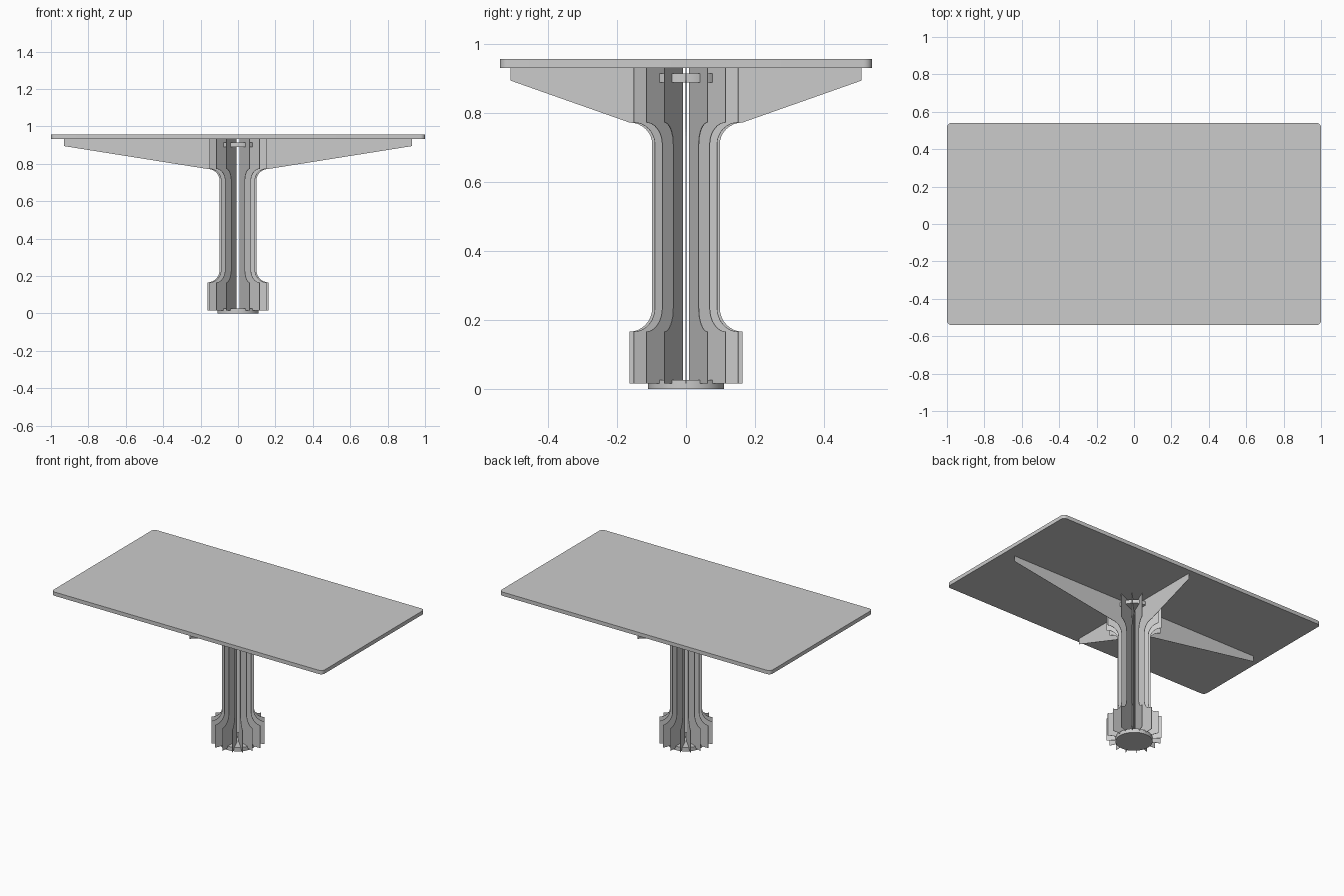
import bpy
import bmesh
from math import pi, sin, cos, radians
from mathutils import Matrix

cube = bpy.data.objects.get("Cube")
if cube:
    bpy.data.objects.remove(cube, do_unlink=True)

# One grey finish for the whole table
grey = bpy.data.materials.new("light grey")
grey.use_nodes = True
grey.diffuse_color = (0.6, 0.6, 0.6, 1)
grey.node_tree.nodes["Principled BSDF"].inputs["Base Color"].default_value = grey.diffuse_color


def finish(name, bm, smooth=False):
    bmesh.ops.recalc_face_normals(bm, faces=bm.faces)
    mesh = bpy.data.meshes.new(name)
    bm.to_mesh(mesh)
    bm.free()
    mesh.materials.append(grey)
    obj = bpy.data.objects.new(name, mesh)
    bpy.context.collection.objects.link(obj)
    if smooth:
        bpy.ops.object.select_all(action="DESELECT")
        obj.select_set(True)
        bpy.context.view_layer.objects.active = obj
        bpy.ops.object.shade_smooth_by_angle(angle=radians(35))
    return obj


# Tabletop: thin slab with rounded corners
TOP_LOW, TOP_HIGH = 0.932, 0.957
bm = bmesh.new()
bmesh.ops.create_cube(bm, size=1)
bmesh.ops.scale(bm, vec=(2, 1.08, TOP_HIGH - TOP_LOW), verts=bm.verts)
bmesh.ops.translate(bm, vec=(0, 0, (TOP_LOW + TOP_HIGH) / 2), verts=bm.verts)
upright = [e for e in bm.edges if abs(e.verts[0].co.z - e.verts[1].co.z) > 0.01]
bmesh.ops.bevel(bm, geom=upright, offset=0.025, segments=6, profile=0.5, affect="EDGES")
finish("tabletop", bm, smooth=True)


# Pedestal discs that hold the fins together
def disc(name, radius, low, high):
    bm = bmesh.new()
    bmesh.ops.create_cone(bm, cap_ends=True, segments=64, radius1=radius,
                          radius2=radius, depth=high - low)
    bmesh.ops.translate(bm, vec=(0, 0, (low + high) / 2), verts=bm.verts)
    finish(name, bm, smooth=True)


disc("base_disc", 0.11, 0, 0.026)
disc("upper_disc", 0.11, 0.89, 0.915)

# Radial sheet fins: wide foot, narrow neck, flared head
INNER, NECK, WIDE = 0.026, 0.098, 0.164
THICK = 0.002


def arc(z_mid, height, start, end, steps=8):
    points = []
    for i in range(steps + 1):
        a = start + (end - start) * i / steps
        points.append((WIDE + (WIDE - NECK) * cos(a), z_mid + height * sin(a)))
    return points


def fin(name, angle, reach=None):
    outline = [(INNER, 0.015), (WIDE, 0.015)]
    outline += arc(0.235, 0.069, 1.5 * pi, pi)
    outline += arc(0.71, 0.063, pi, 0.5 * pi)
    if reach:
        outline += [(reach, 0.895), (reach, TOP_LOW)]
    else:
        outline.append((WIDE, TOP_LOW))
    outline.append((INNER, TOP_LOW))
    bm = bmesh.new()
    face = bm.faces.new([bm.verts.new((r, -THICK / 2, z)) for r, z in outline])
    side = bmesh.ops.extrude_face_region(bm, geom=[face], use_keep_orig=True)["geom"]
    moved = [v for v in side if isinstance(v, bmesh.types.BMVert)]
    bmesh.ops.translate(bm, vec=(0, THICK, 0), verts=moved)
    bmesh.ops.rotate(bm, cent=(0, 0, 0), matrix=Matrix.Rotation(angle, 3, "Z"),
                     verts=bm.verts)
    finish(name, bm)


FINS = 16
long_arms = {0: ("left_arm", 0.93), 4: ("back_arm", 0.51),
             8: ("right_arm", 0.93), 12: ("front_arm", 0.51)}
for i in range(FINS):
    name, reach = long_arms.get(i, ("pedestal_fin", None))
    fin(name, 2 * pi * i / FINS, reach)
